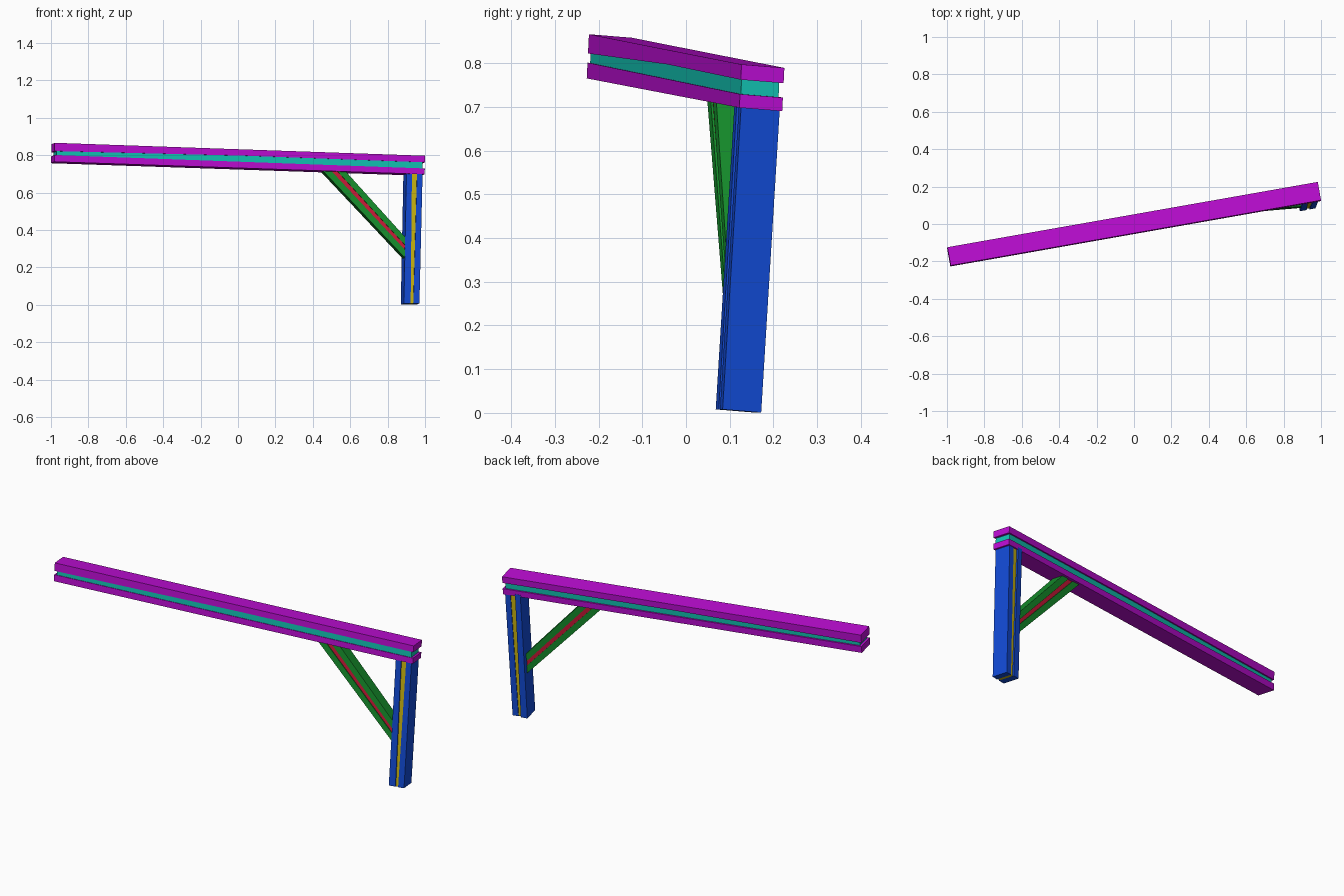
import bpy, bmesh
from mathutils import Vector

if "Cube" in bpy.data.objects:
    bpy.data.objects.remove(bpy.data.objects["Cube"])

# Direction across the timbers (beam turned about 10 degrees, slight roll)
ACROSS = Vector((-0.175, 0.98, -0.08))


def material(name, rgb):
    m = bpy.data.materials.new(name)
    m.diffuse_color = (*rgb, 1)
    m.use_nodes = True
    m.node_tree.nodes["Principled BSDF"].inputs["Base Color"].default_value = m.diffuse_color
    return m


PURPLE = material("purple", (0.50, 0.004, 0.65))
TEAL = material("teal", (0.006, 0.55, 0.45))
BLUE = material("blue", (0.006, 0.07, 0.68))
YELLOW = material("yellow", (0.62, 0.48, 0.005))
GREEN = material("green", (0.008, 0.28, 0.025))
RED = material("red", (0.60, 0.01, 0.04))


def timber(name, mat, sections, depth, inset=0.0):
    """Loft box sections; each section is a front edge (p, q) pushed back by depth."""
    bm = bmesh.new()
    rings = []
    for p, q in sections:
        p, q = Vector(p) + ACROSS * inset, Vector(q) + ACROSS * inset
        back = ACROSS * depth
        rings.append([bm.verts.new(v) for v in (p, q, q + back, p + back)])
    for a, b in zip(rings, rings[1:]):
        for i in range(4):
            j = (i + 1) % 4
            bm.faces.new((a[i], a[j], b[j], b[i]))
    bm.faces.new(rings[0])
    bm.faces.new(rings[-1])
    bmesh.ops.recalc_face_normals(bm, faces=bm.faces)
    mesh = bpy.data.meshes.new(name)
    bm.to_mesh(mesh)
    bm.free()
    mesh.materials.append(mat)
    obj = bpy.data.objects.new(name, mesh)
    bpy.context.collection.objects.link(obj)


def beam_point(t, z):
    """Point on the beam's front face, t from left (0) to right (1)."""
    drop = 0.866 - 0.069 * t - z
    return (-0.98 + 1.98 * t - 0.02 * drop, -0.222 + 0.349 * t - 0.05 * drop, z)


# Long sloping beam: two planks with a recessed core
timber("upper_beam_plank", PURPLE,
       [(beam_point(0, 0.866), beam_point(0, 0.822)),
        (beam_point(0.52, 0.830), beam_point(0.52, 0.797)),
        (beam_point(1, 0.797), beam_point(1, 0.762))], 0.10)
timber("lower_beam_plank", PURPLE,
       [(beam_point(0, 0.801), beam_point(0, 0.765)),
        (beam_point(1, 0.729), beam_point(1, 0.698))], 0.10)
timber("beam_core", TEAL,
       [(beam_point(0.006, 0.832), beam_point(0.006, 0.79)),
        (beam_point(0.52, 0.805), beam_point(0.52, 0.755)),
        (beam_point(0.994, 0.770), beam_point(0.994, 0.72))], 0.088, 0.004)


def post(name, mat, bottom, top, depth, inset=0.0):
    """Upright between x ranges at the foot and under the beam."""
    foot = [(x, 0.068 + (x - 0.887) * 0.19, 0.008) for x in bottom]
    head = [(x, 0.111 + (x - 0.90) * 0.18, 0.712 - (x - 0.90) * 0.035) for x in top]
    timber(name, mat, [foot, head], depth, inset)


# Leaning post: two slabs with a thin filler
post("post_left_slab", BLUE, (0.887, 0.923), (0.901, 0.930), 0.095)
post("post_right_slab", BLUE, (0.938, 0.970), (0.958, 0.987), 0.090)
post("post_filler", YELLOW, (0.920, 0.941), (0.927, 0.961), 0.080, 0.006)


def brace(name, mat, top, bottom, depth, inset=0.0):
    """Diagonal from x range under the beam to z range on the post."""
    head = [(x, 0.048 + (x - 0.447) * 0.17, 0.724 - (x - 0.447) * 0.035) for x in top]
    foot = [(0.90, 0.090 + (z - 0.30) * 0.06, z) for z in bottom]
    timber(name, mat, [head, foot], depth, inset)


# Diagonal brace: two slats with a thin filler
brace("brace_lower_slat", GREEN, (0.447, 0.493), (0.243, 0.286), 0.065)
brace("brace_upper_slat", GREEN, (0.525, 0.570), (0.312, 0.355), 0.065)
brace("brace_filler", RED, (0.490, 0.528), (0.283, 0.315), 0.055, 0.005)
